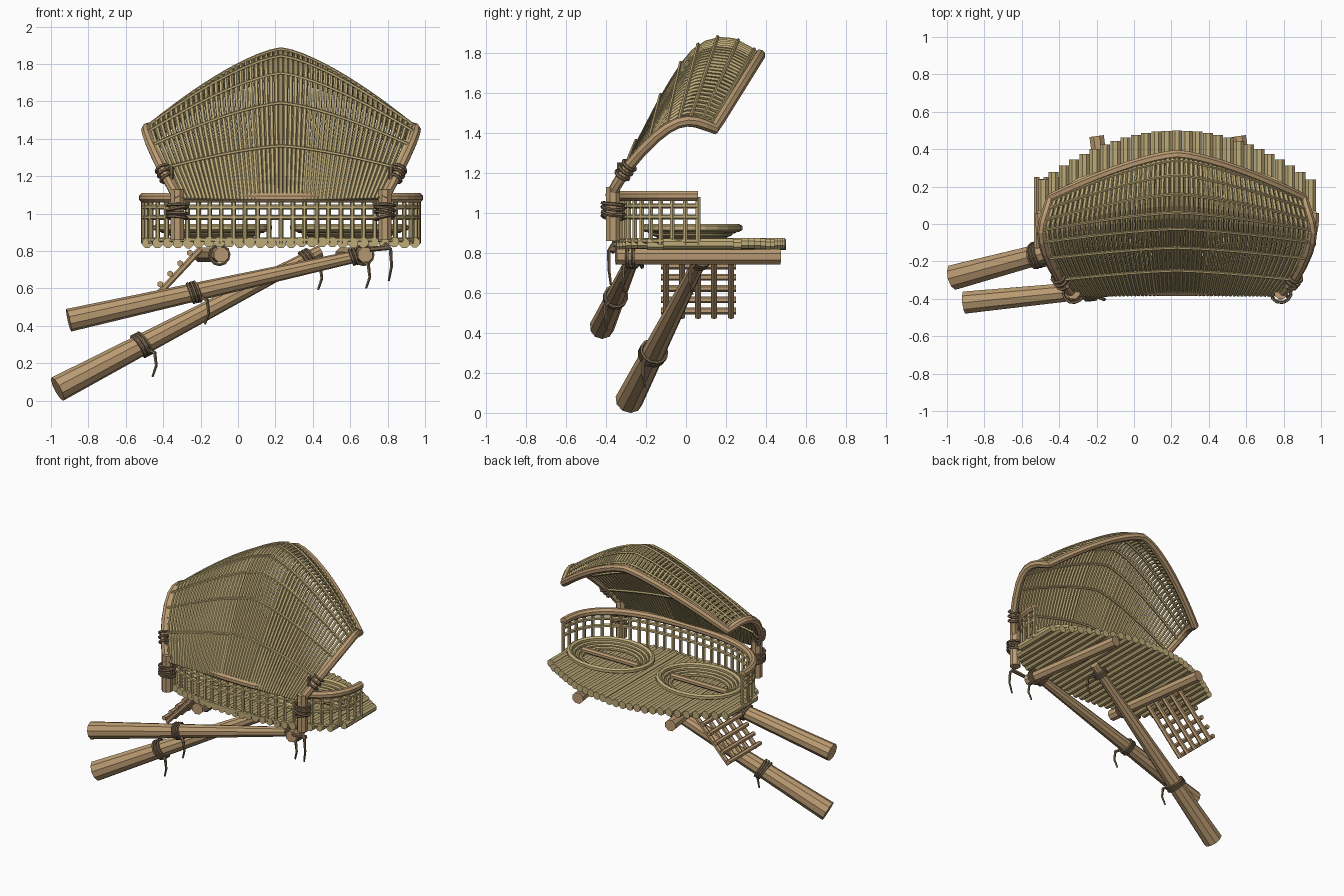
import bpy, bmesh, math, random
from mathutils import Vector as V

if "Cube" in bpy.data.objects:
    bpy.data.objects.remove(bpy.data.objects["Cube"])

random.seed(4)
CX = 0.23                                   # middle of the platform


def mat(name, c):
    m = bpy.data.materials.new(name)
    m.diffuse_color = (*c, 1)
    m.use_nodes = True
    m.node_tree.nodes["Principled BSDF"].inputs["Base Color"].default_value = m.diffuse_color
    return m


WOOD = mat("wood", (0.50, 0.33, 0.17))
BAMBOO = mat("bamboo", (0.52, 0.41, 0.19))
ROPE = mat("rope", (0.20, 0.14, 0.08))


def tube(bm, pts, r0, r1=None, n=8, closed=False):
    """Sweep an n-sided section along points, tapering from r0 to r1."""
    pts = [V(p) for p in pts]
    r1 = r0 if r1 is None else r1
    m = len(pts)
    rings, side = [], None
    for i, p in enumerate(pts):
        if closed:
            d = pts[(i + 1) % m] - pts[i - 1]
        else:
            d = pts[min(i + 1, m - 1)] - pts[max(i - 1, 0)]
        d.normalize()
        if side is None:
            side = d.cross(V((0, 0, 1)) if abs(d.z) < 0.9 else V((1, 0, 0)))
        side = (side - d * side.dot(d)).normalized()
        up = d.cross(side)
        r = r0 + (r1 - r0) * i / max(m - 1, 1)
        rings.append([bm.verts.new(p + (side * math.cos(a) + up * math.sin(a)) * r)
                      for a in (2 * math.pi * (k + 0.5) / n for k in range(n))])
    for i in range(m if closed else m - 1):
        a, b = rings[i], rings[(i + 1) % m]
        for k in range(n):
            bm.faces.new((a[k], a[(k + 1) % n], b[(k + 1) % n], b[k]))
    if not closed:
        bm.faces.new(rings[0])
        bm.faces.new(rings[-1])


def part(name, material, tubes):
    """One object from a list of (points, r0, r1, sides, closed) tubes."""
    bm = bmesh.new()
    for t in tubes:
        tube(bm, *t)
    bmesh.ops.recalc_face_normals(bm, faces=bm.faces)
    me = bpy.data.meshes.new(name)
    bm.to_mesh(me)
    bm.free()
    me.materials.append(material)
    bpy.context.collection.objects.link(bpy.data.objects.new(name, me))


def sample(prof, t):
    """Smooth (Catmull-Rom) point on a short profile, t in 0..1."""
    f = t * (len(prof) - 1)
    i = min(int(f), len(prof) - 2)
    f -= i
    p = [V(prof[max(0, min(len(prof) - 1, i + k))]) for k in (-1, 0, 1, 2)]
    return 0.5 * (2 * p[1] + (p[2] - p[0]) * f + (2 * p[0] - 5 * p[1] + 4 * p[2] - p[3]) * f * f
                  + (3 * p[1] - p[0] - 3 * p[2] + p[3]) * f ** 3)


# platform outline: rounded front, gently bowed back
def front_y(x):
    s = min(1, abs(x - CX) / 0.745)
    return 0.06 - 0.42 * (1 - s ** 2.5) ** (1 / 2.5)


def back_y(x):
    return 0.5 - 0.23 * ((x - CX) / 0.67) ** 2


deck = []
for i in range(27):
    x = CX - 0.715 + i * 0.055
    z = 0.845 + random.uniform(-0.004, 0.004)
    deck.append((((x, front_y(x) - 0.01, z), (x, back_y(x), z)), 0.029))
part("deck_poles", BAMBOO, deck)

# two splayed bearers under the deck
part("deck_beams", WOOD, [(((-0.09, -0.35, 0.78), (-0.2, 0.47, 0.78)), 0.042),
                          (((0.68, -0.35, 0.78), (0.56, 0.47, 0.78)), 0.042)])

# long slanting support trunks
A = (V((-0.905, -0.42, 0.43)), V((0.69, -0.26, 0.785)))
B = (V((-0.965, -0.285, 0.062)), V((0.44, 0.09, 0.80)))
part("upper_trunk", WOOD, [(A, 0.062, 0.032, 10)])
part("lower_trunk", WOOD, [(B, 0.07, 0.032, 10)])

# railing: points evenly spaced along the front curve
dense = []
for i in range(401):
    a = math.pi * i / 400
    c, s = math.cos(a), math.sin(a)
    dense.append(V((CX - 0.735 * math.copysign(abs(c) ** 0.8, c), 0.06 - 0.42 * s ** 0.8, 0)))
lens = [0]
for p, q in zip(dense, dense[1:]):
    lens.append(lens[-1] + (q - p).length)
N = 30
arc = [dense[min(range(401), key=lambda k: abs(lens[k] - lens[-1] * j / N))] for j in range(N + 1)]


def at(z):
    return [(p.x, p.y, z) for p in arc]


part("top_rail", WOOD, [(at(1.085), 0.027)])
part("thin_rails", BAMBOO, [(at(z), 0.013, None, 6) for z in (1.035, 0.98, 0.86)])
part("balusters", BAMBOO, [(((p.x, p.y, 0.84), (p.x, p.y, 1.08)), 0.013, None, 6) for p in arc])

# canopy surface: side profile (half width, y, z) and middle profile
SIDE = [(0.55, -0.38, 1.08), (0.63, -0.29, 1.23), (0.70, -0.15, 1.38),
        (0.72, -0.04, 1.45), (0.70, 0.05, 1.455), (0.67, 0.14, 1.42)]
MID = [(0, -0.375, 1.07), (0, -0.24, 1.35), (0, -0.09, 1.63),
       (0, 0.05, 1.82), (0, 0.21, 1.87), (0, 0.37, 1.79)]


def canopy(s, v, lift=0):
    a, b = sample(SIDE, v), sample(MID, v)
    f = 1 - abs(s) ** 1.4
    p = a.lerp(b, f)
    return V((CX + s * a.x, p.y - lift * (1 - v), p.z + lift))


R = 54
ribs = []
for i in range(R + 1):
    s = -1 + 2 * i / R
    ribs.append(([canopy(s, j / 12) for j in range(13)], 0.0125, None, 6))
part("canopy_ribs", BAMBOO, ribs)
part("canopy_stringers", BAMBOO,
     [([canopy(-1 + k / 12, v, lift) for k in range(25)], 0.009, None, 5)
      for v in (0.2, 0.36, 0.5, 0.62, 0.74, 0.86, 0.95) for lift in (0.012, -0.012)])
rim = ([canopy(-1, j / 10) for j in range(10)] + [canopy(-1 + k / 12, 1) for k in range(25)]
       + [canopy(1, j / 10) for j in range(9, -1, -1)])
part("canopy_rim", WOOD, [(rim, 0.028)])

# posts carrying the canopy at the front
posts = [V((CX + d * 0.555, -0.365, 0)) for d in (-1, 1)]
part("canopy_posts", WOOD, [((p + V((0, 0, 0.86)), p + V((0, 0, 1.13))), 0.038) for p in posts])


# rope lashings
def loop(c, axis, r):
    axis = V(axis).normalized()
    u = axis.cross(V((0.3, 0.9, 0.4))).normalized()
    w = axis.cross(u)
    return ([V(c) + (u * math.cos(t) + w * math.sin(t)) * r
             for t in (2 * math.pi * k / 12 for k in range(12))], 0.009, None, 5, True)


def tail(c, dx, h):
    c = V(c)
    return ([c, c + V((dx, -0.02, -h * 0.15)), c + V((dx * 1.2, -0.02, -h * 0.6)),
             c + V((dx * 0.7, -0.01, -h))], 0.012, 0.006, 5)


ropes = []
for p in posts:
    for z in (0.98, 1.0, 1.025, 1.045):
        tilt = random.uniform(-0.25, 0.25)
        ropes.append(loop(p + V((0, 0, z)), (tilt, 0.1, 1), 0.055))
for s in (-1, 1):                            # ties on the canopy rim
    for v in (0.15, 0.18, 0.21):
        ropes.append(loop(canopy(s, v), canopy(s, v + 0.05) - canopy(s, v - 0.05), 0.036))
    ropes.append(((canopy(s * 0.95, 0.17) + V((0, -0.03, 0.04)),
                   canopy(s * 0.95, 0.17) + V((0, -0.03, -0.05))), 0.014, 0.01, 6))
for (a, b), t, r in ((A, 0.42, 0.055), (A, 0.96, 0.042), (B, 0.32, 0.066), (B, 0.95, 0.044)):
    c, d = a.lerp(b, t), b - a
    for k in (-0.018, 0, 0.018):
        ropes.append(loop(c + d.normalized() * k, d + V((0, 0.3 * k * 20, 0.2)), r))
    ropes.append(tail(c + V((0.03, -0.03, -0.02)), 0.04, 0.15))
for k in (0, 0.03):                          # right bearer end
    ropes.append(loop((0.67, -0.29 + k, 0.78), (0.1, 1, 0), 0.052))
    ropes.append(loop((-0.1, -0.25 + k, 0.78), (0.1, 1, 0), 0.052))
ropes.append(((posts[1] + V((-0.08, 0, 0.81)), posts[1] + V((0.03, 0, 0.82))), 0.014, None, 6))
ropes.append(tail(posts[1] + V((0, 0, 0.84)), 0.03, 0.2))
part("rope_lashings", ROPE, ropes)

# hanging ladder mat on the left
top, bot = V((-0.2, 0, 0.81)), V((-0.51, 0, 0.48))
lad = [((top + V((0, y, 0)), bot + V((0, y, 0))), 0.017, None, 6)
       for y in (-0.1, -0.02, 0.06, 0.14, 0.225)]
for k in range(6):
    c = top.lerp(bot, 0.12 + 0.17 * k) + V((-0.02, 0, 0.02))
    lad.append(((c + V((0, -0.125, 0)), c + V((0, 0.25, 0))), 0.017, None, 6))
part("ladder_mat", WOOD, lad)


# two oval woven seats with a cross bar
def oval(cx, k, z):
    return [(cx + 0.3 * k * math.cos(t), 0.03 + 0.235 * k * math.sin(t), z)
            for t in (2 * math.pi * j / 24 for j in range(24))]


for side, d in (("left", -1), ("right", 1)):
    cx = CX + d * 0.365
    part(side + "_seat_basket", BAMBOO,
         [(oval(cx, k, z), r, None, 6, True) for k, z, r in
          ((1, 0.925, 0.02), (0.9, 0.91, 0.014), (0.81, 0.897, 0.014), (0.72, 0.887, 0.014))])
    part(side + "_seat_bar", WOOD,
         [(((cx - 0.23, 0.03, 0.905), (cx + 0.23, 0.03, 0.905)), 0.022)])
